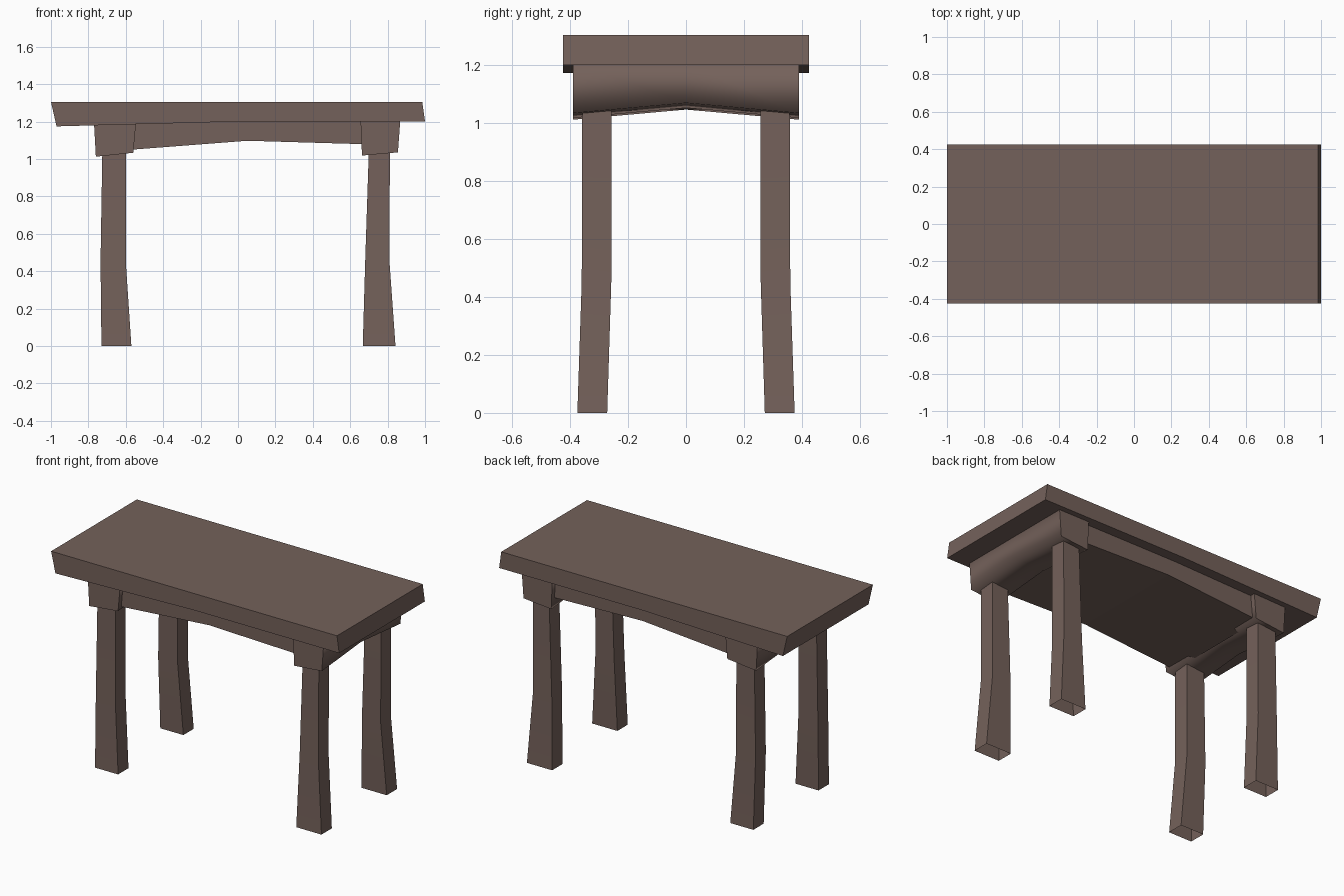
import bpy
import bmesh

cube = bpy.data.objects.get("Cube")
if cube:
    bpy.data.objects.remove(cube, do_unlink=True)

wood = bpy.data.materials.new("dark_brown_wood")
wood.use_nodes = True
BROWN = (0.175, 0.12, 0.103, 1)
wood.diffuse_color = BROWN
bsdf = wood.node_tree.nodes["Principled BSDF"]
bsdf.inputs["Base Color"].default_value = BROWN
bsdf.inputs["Roughness"].default_value = 0.8


def loft(name, rings, caps=(True, True), smooth=False):
    """Skin a list of matching rings; smooth sides keep crisp end caps."""
    bm = bmesh.new()
    loops = [[bm.verts.new(p) for p in ring] for ring in rings]
    n = len(loops[0])
    for a, b in zip(loops, loops[1:]):
        for i in range(n):
            bm.faces.new((a[i], a[(i + 1) % n], b[(i + 1) % n], b[i]))
    ends = [bm.faces.new(r) for r, c in zip((loops[0], loops[-1]), caps) if c]
    bmesh.ops.recalc_face_normals(bm, faces=bm.faces[:])
    if smooth:
        for face in bm.faces:
            face.smooth = face not in ends
        for face in ends:
            for edge in face.edges:
                edge.smooth = False
    mesh = bpy.data.meshes.new(name)
    bm.to_mesh(mesh)
    bm.free()
    mesh.materials.append(wood)
    obj = bpy.data.objects.new(name, mesh)
    bpy.context.collection.objects.link(obj)
    return obj


def extrude(name, profile, half):
    """Extrude an x-z profile evenly to both sides of y = 0."""
    return loft(name, [[(x, y, z) for x, z in profile] for y in (-half, half)])


# Crooked slab top
extrude("table_top", [(-1, 1.305), (0.985, 1.305), (1, 1.2), (0, 1.2), (-0.97, 1.174)], 0.425)

# Solid arched apron under the top
extrude("apron", [(-0.6, 1.21), (0.7, 1.21), (0.7, 1.078), (0.05, 1.097), (-0.6, 1.047)], 0.36)

# End beams: x-z section of top pair then bottom pair, arched at the middle
beams = {
    "left_beam": [(0.655, 1.21), (0.868, 1.21), (0.855, 1.035), (0.663, 1.018)],
    "right_beam": [(-0.545, 1.195), (-0.77, 1.195), (-0.76, 1.012), (-0.56, 1.033)],
}
for name, section in beams.items():
    rings = []
    for y, rise in ((-0.39, 0), (0, 0.035), (0.39, 0)):
        rings.append([(x, y, z + (rise if z < 1.1 else 0)) for x, z in section])
    loft(name, rings, smooth=True)

# Legs: hollow below; x range and y range at each height
heights = (0, 0.45, 1.06)
depths = ((0.272, 0.375), (0.258, 0.36), (0.258, 0.358))
widths = {
    "left": ((0.667, 0.842), (0.68, 0.81), (0.7, 0.812)),
    "right": ((-0.73, -0.57), (-0.735, -0.6), (-0.725, -0.6)),
}
for side, spans in widths.items():
    for place, sign in (("front", -1), ("back", 1)):
        rings = []
        for z, (x0, x1), (y0, y1) in zip(heights, spans, depths):
            rings.append([(x0, sign * y0, z), (x1, sign * y0, z),
                          (x1, sign * y1, z), (x0, sign * y1, z)])
        leg = loft(f"{place}_{side}_leg", rings, caps=(False, True))
        bpy.ops.object.select_all(action="DESELECT")
        leg.select_set(True)
        bpy.context.view_layer.objects.active = leg
        bpy.ops.object.shade_smooth_by_angle(angle=0.6)
